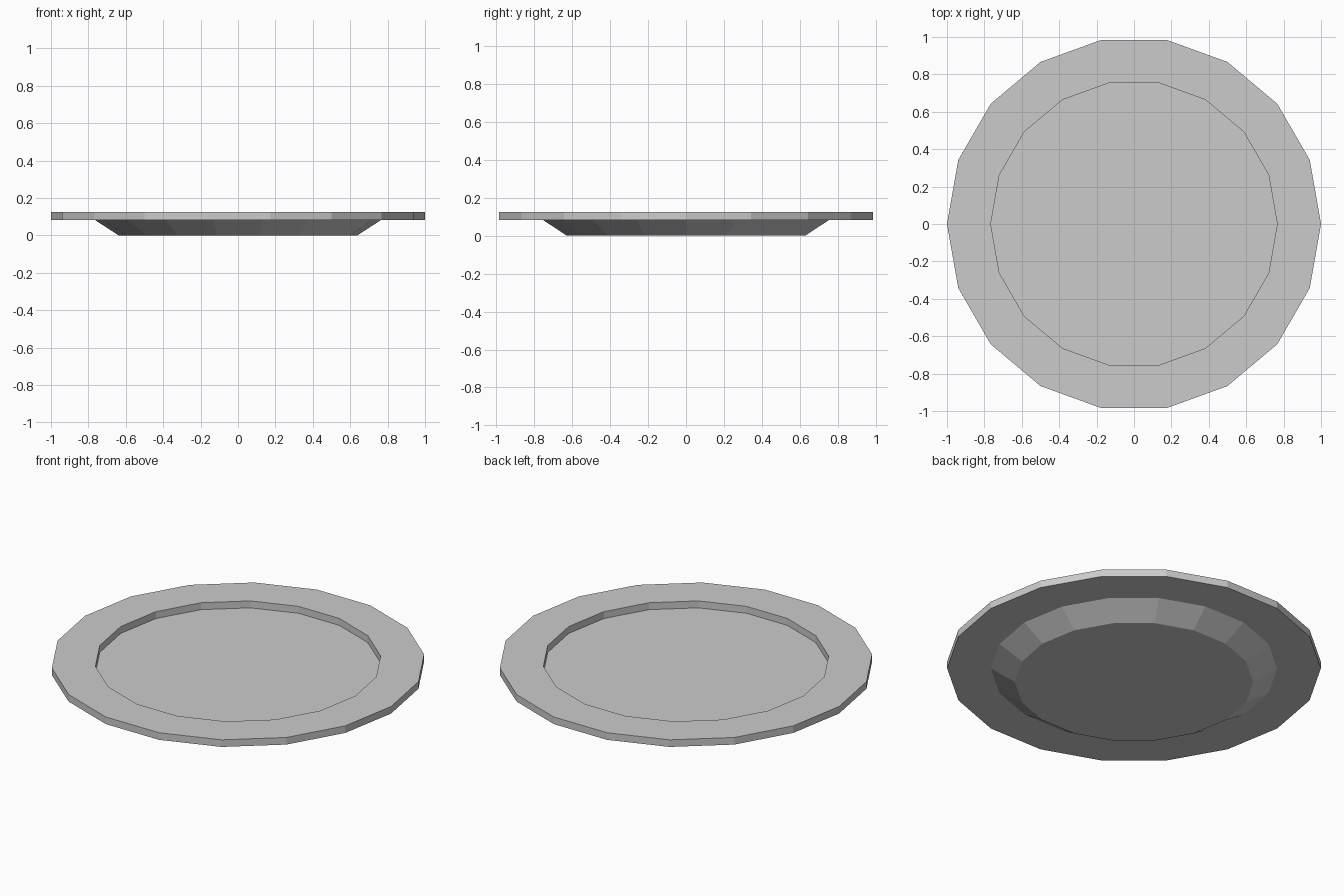
import bpy, bmesh
from math import cos, sin, pi

if "Cube" in bpy.data.objects:
    bpy.data.objects.remove(bpy.data.objects["Cube"])

SIDES = 18

# Plate cross-section (radius, height): foot, flared wall, rim, recessed floor
PROFILE = [(0.638, 0.0), (0.766, 0.083), (1.0, 0.083),
           (1.0, 0.125), (0.766, 0.125), (0.766, 0.084)]


def lathe(name, profile, sides):
    bm = bmesh.new()
    rings = [[bm.verts.new((r * cos(2 * pi * i / sides), r * sin(2 * pi * i / sides), z))
              for i in range(sides)] for r, z in profile]
    for low, high in zip(rings, rings[1:]):
        for i in range(sides):
            j = (i + 1) % sides
            bm.faces.new((low[i], low[j], high[j], high[i]))
    # Underside and plate floor
    bm.faces.new(rings[0][::-1])
    bm.faces.new(rings[-1])
    mesh = bpy.data.meshes.new(name)
    bm.to_mesh(mesh)
    bm.free()
    obj = bpy.data.objects.new(name, mesh)
    bpy.context.collection.objects.link(obj)
    return obj


lathe("plate", PROFILE, SIDES)
